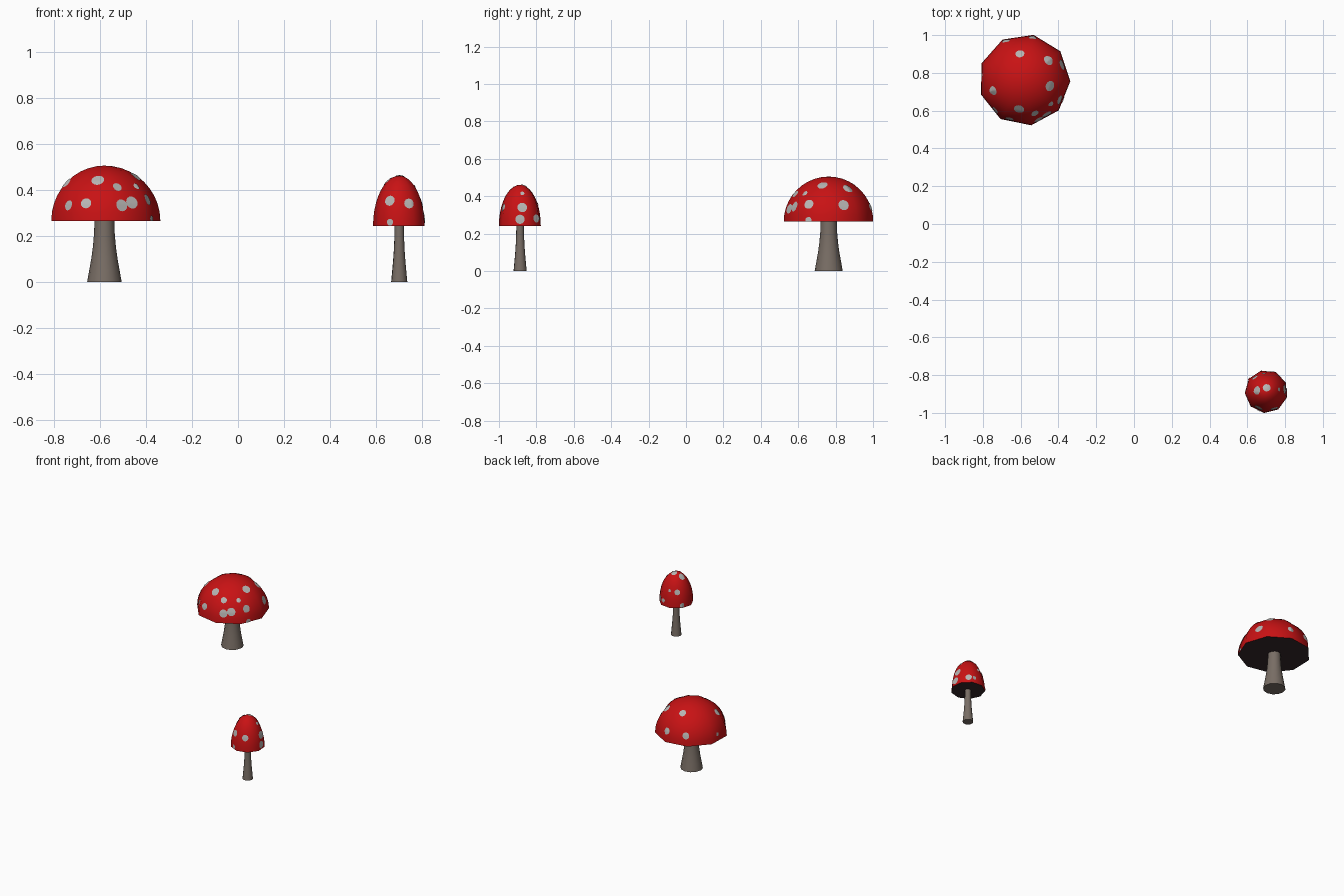
import bpy, bmesh, math
from mathutils import Vector
from mathutils.bvhtree import BVHTree

if "Cube" in bpy.data.objects:
    bpy.data.objects.remove(bpy.data.objects["Cube"])


def material(name, rgb):
    m = bpy.data.materials.new(name)
    m.diffuse_color = (*rgb, 1)
    m.use_nodes = True
    m.node_tree.nodes["Principled BSDF"].inputs["Base Color"].default_value = m.diffuse_color
    return m


RED = material("cap red", (0.58, 0.006, 0.007))
WHITE = material("spot grey white", (0.47, 0.46, 0.45))
STEM = material("stem brown grey", (0.19, 0.155, 0.13))
GILLS = material("gill dark brown", (0.035, 0.02, 0.024))


def finish(bm, name, mat):
    bmesh.ops.recalc_face_normals(bm, faces=bm.faces[:])
    mesh = bpy.data.meshes.new(name)
    bm.to_mesh(mesh)
    ob = bpy.data.objects.new(name, mesh)
    bpy.context.collection.objects.link(ob)
    mesh.materials.append(mat)
    bpy.ops.object.select_all(action='DESELECT')
    ob.select_set(True)
    bpy.context.view_layer.objects.active = ob
    bpy.ops.object.shade_smooth_by_angle(angle=math.radians(60))
    return ob


def lathe(profile, sides, phase, centre, cap_bottom=False, apex=None):
    """Rings of (radius, z) joined with quads, with optional floor and apex."""
    bm = bmesh.new()
    cx, cy = centre
    rings = []
    for r, z in profile:
        angles = [phase + math.tau * i / sides for i in range(sides)]
        rings.append([bm.verts.new((cx + r * math.cos(a), cy + r * math.sin(a), z)) for a in angles])
    for lo, hi in zip(rings, rings[1:]):
        for i in range(sides):
            j = (i + 1) % sides
            bm.faces.new((lo[i], lo[j], hi[j], hi[i]))
    if cap_bottom:
        bm.faces.new(rings[0][::-1])
    if apex is not None:
        tip = bm.verts.new((cx, cy, apex))
        for i in range(sides):
            bm.faces.new((rings[-1][i], rings[-1][(i + 1) % sides], tip))
    return bm


def add_spot(bm, tree, point, normal, radius):
    """Thin round patch laid on the cap surface."""
    n = normal.normalized()
    u = n.orthogonal().normalized()
    v = n.cross(u)

    def put(r, a):
        p = point + u * (r * math.cos(a)) + v * (r * math.sin(a))
        return bm.verts.new(tree.find_nearest(p)[0] + n * 0.003)

    segs = 16
    mid = put(0, 0)
    rings = [[put(radius * k / 3, math.tau * i / segs) for i in range(segs)] for k in (1, 2, 3)]
    for i in range(segs):
        j = (i + 1) % segs
        bm.faces.new((mid, rings[0][i], rings[0][j]))
        for a, b in zip(rings, rings[1:]):
            bm.faces.new((a[i], b[i], b[j], a[j]))


def mushroom(name, centre, radius, base, top, phase, stem_scale, spots):
    height = top - base
    # flared stem
    flare = [(.075, 0), (.066, .19), (.057, .38), (.050, .57), (.045, .79), (.043, 1)]
    finish(lathe([(r * stem_scale, t * base) for r, t in flare], 12, phase, centre, True),
           name + "_stem", STEM)
    # nine-sided dome
    steps = 10
    arc = [k * math.pi / 2 / steps for k in range(steps)]
    bm = lathe([(radius * math.cos(a), base + height * math.sin(a)) for a in arc],
               9, phase, centre, apex=top)
    bmesh.ops.recalc_face_normals(bm, faces=bm.faces[:])
    tree = BVHTree.FromBMesh(bm)
    dome = finish(bm, name + "_cap", RED)
    # flat underside
    finish(lathe([(radius, base)], 9, phase, centre, True), name + "_gills", GILLS)
    for p in bpy.data.objects[name + "_gills"].data.polygons:
        if p.normal.z > 0:
            p.flip()
    # spots, given as unit-dome position and radius
    bm2 = bmesh.new()
    for x, y, z, r in spots:
        d = Vector((x, y, z)).normalized()
        p = Vector((centre[0] + radius * d.x, centre[1] + radius * d.y, base + height * d.z))
        hit = tree.find_nearest(p)[0]
        add_spot(bm2, tree, hit, Vector((d.x / radius, d.y / radius, d.z / height)), r)
    ob = finish(bm2, name + "_spots", WHITE)
    up = Vector((centre[0], centre[1], base))
    for p in ob.data.polygons:
        if p.normal.dot(p.center - up) < 0:
            p.flip()


mushroom("large", (-0.58, 0.763), 0.243, 0.265, 0.505, math.radians(-1.5), 1.0, [
    (-.69, -.24, .69, .026), (-.12, -.65, .75, .028), (.24, -.75, .63, .021),
    (.58, -.53, .63, .016), (.57, -.14, .82, .028), (.81, -.45, .40, .026),
    (.51, -.79, .35, .028), (.33, -.90, .29, .027), (-.33, -.88, .33, .023),
    (-.67, -.68, .29, .023), (-.10, .58, .81, .024), (.53, .43, .74, .029),
    (.86, .34, .38, .029), (.18, .93, .32, .024), (-.40, .87, .30, .024),
    (-.97, .10, .21, .013), (.885, -.46, .03, .018)])

mushroom("small", (0.70, -0.887), 0.114, 0.242, 0.461, math.radians(24), 0.47, [
    (-.37, -.78, .51, .023), (.37, -.81, .45, .022), (-.37, -.93, .08, .015),
    (.60, .10, .79, .011), (.89, .10, .45, .026), (.99, 0, .16, .025),
    (.60, .77, .18, .022), (.27, .94, .18, .014), (-.44, .05, .90, .024),
    (.02, .18, .98, .022), (-.10, .84, .54, .011), (-.54, .67, .50, .019),
    (-.82, .56, .09, .017)])
